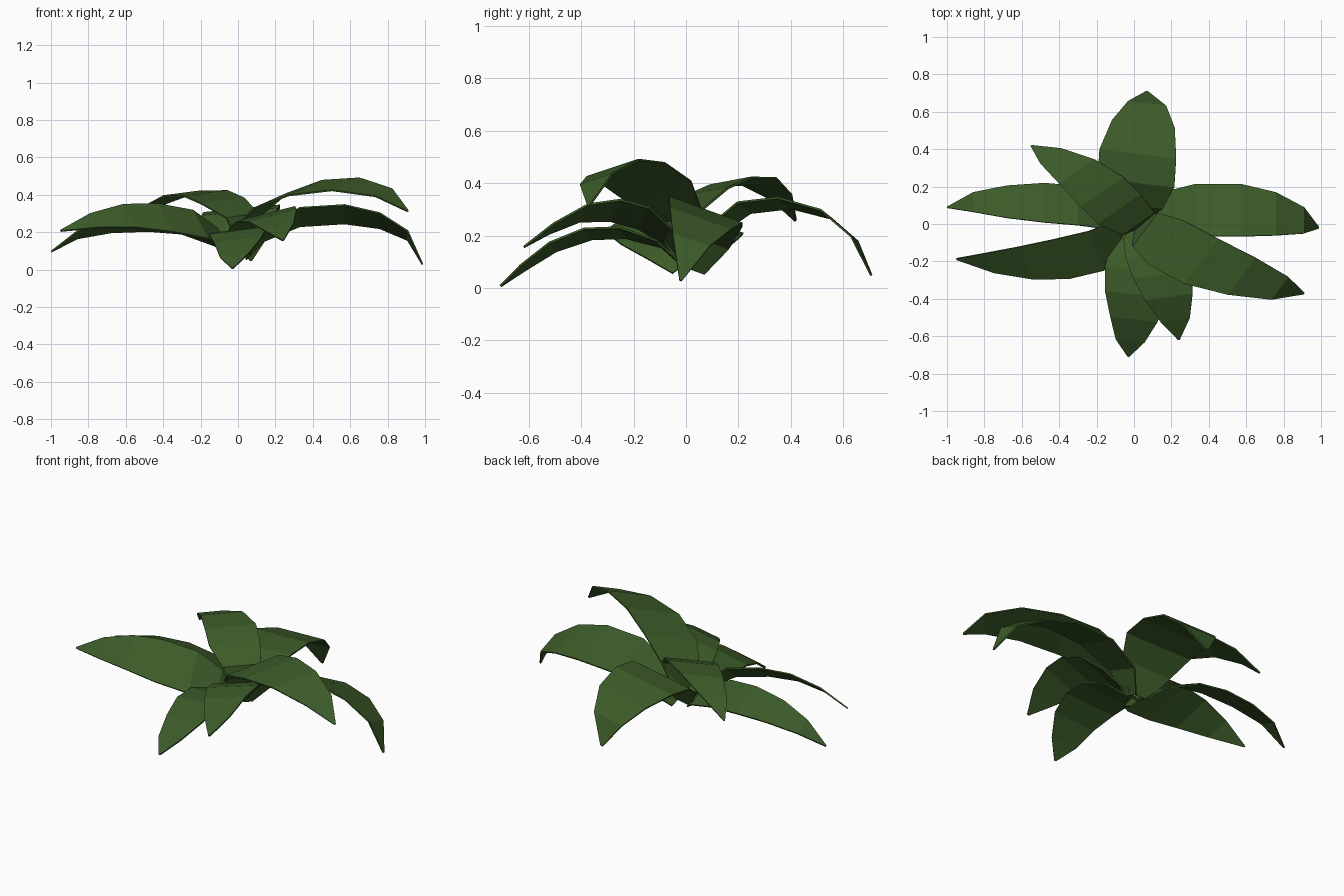
import bpy
from mathutils import Vector

green = bpy.data.materials.new("leaf_green")
green.diffuse_color = (0.045, 0.105, 0.022, 1)

# Share of the full width at each station from root to tip
WIDTHS = (0.3, 0.75, 1, 1, 0.82, 0.5, 0.03)


def leaf(name, across, midrib):
    """Blade swept along a midrib; 'across' is the full-width edge-to-edge vector."""
    across = Vector(across)
    verts = []
    for point, w in zip(midrib, WIDTHS):
        p = Vector(point)
        verts += [p - across * w / 2, p + across * w / 2]
    along = Vector(midrib[-1]) - Vector(midrib[0])
    flip = across.cross(along).z < 0
    faces = []
    for i in range(0, len(verts) - 2, 2):
        f = (i, i + 1, i + 3, i + 2)
        faces.append(f[::-1] if flip else f)
    mesh = bpy.data.meshes.new(name)
    mesh.from_pydata(verts, [], faces)
    mesh.materials.append(green)
    obj = bpy.data.objects.new(name, mesh)
    bpy.context.collection.objects.link(obj)
    # thin blade
    mod = obj.modifiers.new("thickness", "SOLIDIFY")
    mod.thickness = 0.008
    mod.offset = -1


# Right side leaves
leaf("right_leaf", (0, 0.28, -0.1),
     [(.04, .03, .07), (.13, .06, .19), (.33, .075, .285), (.57, .075, .30),
      (.76, .055, .265), (.91, .02, .185), (.99, -.02, .03)])
leaf("front_right_leaf", (.18, .24, .08),
     [(.02, 0, .12), (.06, -.03, .27), (.17, -.1, .37), (.36, -.2, .44),
      (.575, -.28, .46), (.78, -.345, .415), (.91, -.373, .315)])

# Front leaves
leaf("front_short_leaf", (.31, .04, .08),
     [(.02, 0, .1), (.06, -.07, .2), (.11, -.16, .27), (.15, -.27, .3),
      (.185, -.39, .29), (.22, -.515, .23), (.24, -.62, .16)])
leaf("front_leaf", (.31, -.03, .04),
     [(0, 0, .08), (0, -.1, .17), (0, -.24, .215), (0, -.375, .21),
      (0, -.51, .16), (-.02, -.625, .08), (-.03, -.71, .01)])

# Left side leaves
leaf("front_left_leaf", (-.08, .21, .15),
     [(-.03, -.02, .08), (-.08, -.07, .17), (-.2, -.145, .245), (-.39, -.19, .28),
      (-.58, -.21, .29), (-.77, -.21, .265), (-.95, -.19, .21)])
leaf("left_leaf", (0, .21, -.08),
     [(-.04, .02, .08), (-.12, .05, .16), (-.3, .1, .235), (-.48, .115, .25),
      (-.68, .12, .235), (-.86, .118, .19), (-1, .09, .1)])

# Back leaves
leaf("back_left_leaf", (.23, .16, .03),
     [(.04, -.01, .14), (.025, 0, .29), (-.08, .08, .37), (-.17, .17, .41),
      (-.305, .28, .41), (-.445, .365, .35), (-.55, .42, .26)])
leaf("back_leaf", (.41, -.05, .04),
     [(0, .03, .08), (0, .1, .22), (.01, .22, .31), (.02, .375, .328),
      (.05, .535, .285), (.07, .645, .19), (.07, .71, .05)])
